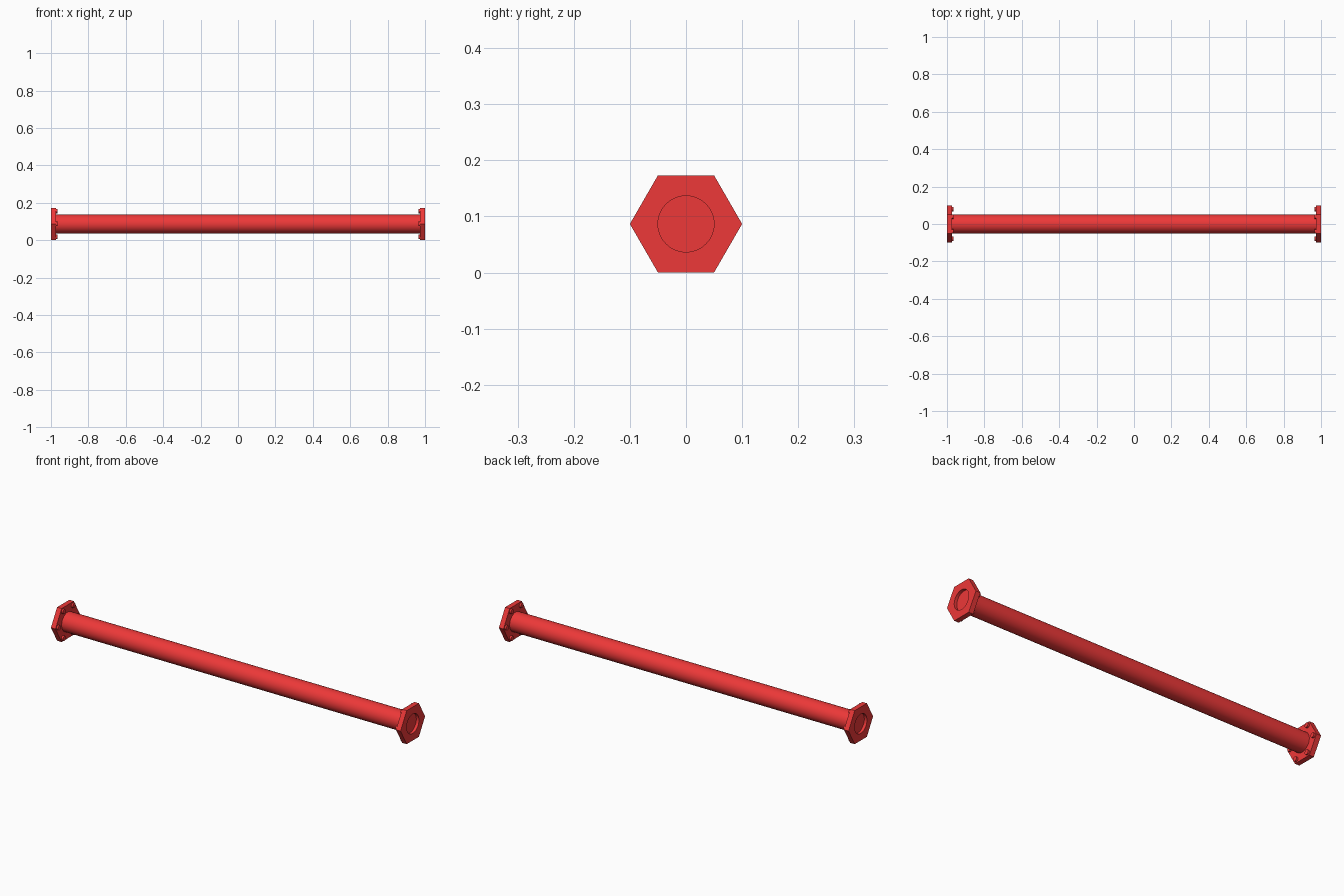
import bpy, bmesh
from math import pi, cos, sin, radians

if "Cube" in bpy.data.objects:
    bpy.data.objects.remove(bpy.data.objects["Cube"])

APO = 0.1 * cos(pi / 6)      # hexagon half height = axis height
SEG = 48
RED = bpy.data.materials.new("red_paint")
RED.diffuse_color = (0.85, 0.04, 0.04, 1)
RED.use_nodes = True
RED.node_tree.nodes["Principled BSDF"].inputs["Base Color"].default_value = RED.diffuse_color


def circle(x, r):
    return [(x, r * cos(2 * pi * i / SEG), APO + r * sin(2 * pi * i / SEG)) for i in range(SEG)]


def hexagon(x):
    # hexagon outline sampled with the same number of points as the circle
    pts = []
    for i in range(SEG):
        a = 2 * pi * i / SEG
        r = APO / cos(a % (pi / 3) - pi / 6)
        pts.append((x, r * cos(a), APO + r * sin(a)))
    return pts


def loft(name, rings, closed=False):
    bm = bmesh.new()
    loops = [[bm.verts.new(p) for p in ring] for ring in rings]
    pairs = list(zip(loops, loops[1:]))
    if closed:
        pairs.append((loops[-1], loops[0]))
    else:
        bm.faces.new(loops[0])
        bm.faces.new(loops[-1])
    for a, b in pairs:
        for i in range(SEG):
            j = (i + 1) % SEG
            bm.faces.new((a[i], a[j], b[j], b[i]))
    bmesh.ops.recalc_face_normals(bm, faces=bm.faces)
    mesh = bpy.data.meshes.new(name)
    bm.to_mesh(mesh)
    bm.free()
    ob = bpy.data.objects.new(name, mesh)
    bpy.context.collection.objects.link(ob)
    finish(ob)


def finish(ob):
    ob.data.materials.append(RED)
    bpy.ops.object.select_all(action='DESELECT')
    ob.select_set(True)
    bpy.context.view_layer.objects.active = ob
    bpy.ops.object.shade_smooth_by_angle(angle=radians(30))


# Long tube, its end caps form the shallow recess floors
loft("tube", [circle(-0.985, 0.05), circle(0.985, 0.05)])

for side, s in (("left", -1), ("right", 1)):
    # Hexagonal end flange with round opening
    loft(side + "_flange", [hexagon(s * 0.974), hexagon(s), circle(s, 0.05),
                            circle(s * 0.974, 0.05)], closed=True)
    # Bolt heads on the inner face, one near each corner
    for k in range(6):
        a = k * pi / 3
        bpy.ops.mesh.primitive_cylinder_add(
            vertices=16, radius=0.012, depth=0.014, rotation=(0, pi / 2, 0),
            location=(s * 0.972, 0.08 * cos(a), APO + 0.08 * sin(a)))
        bolt = bpy.context.object
        bolt.name = f"{side}_bolt_{k + 1}"
        finish(bolt)
